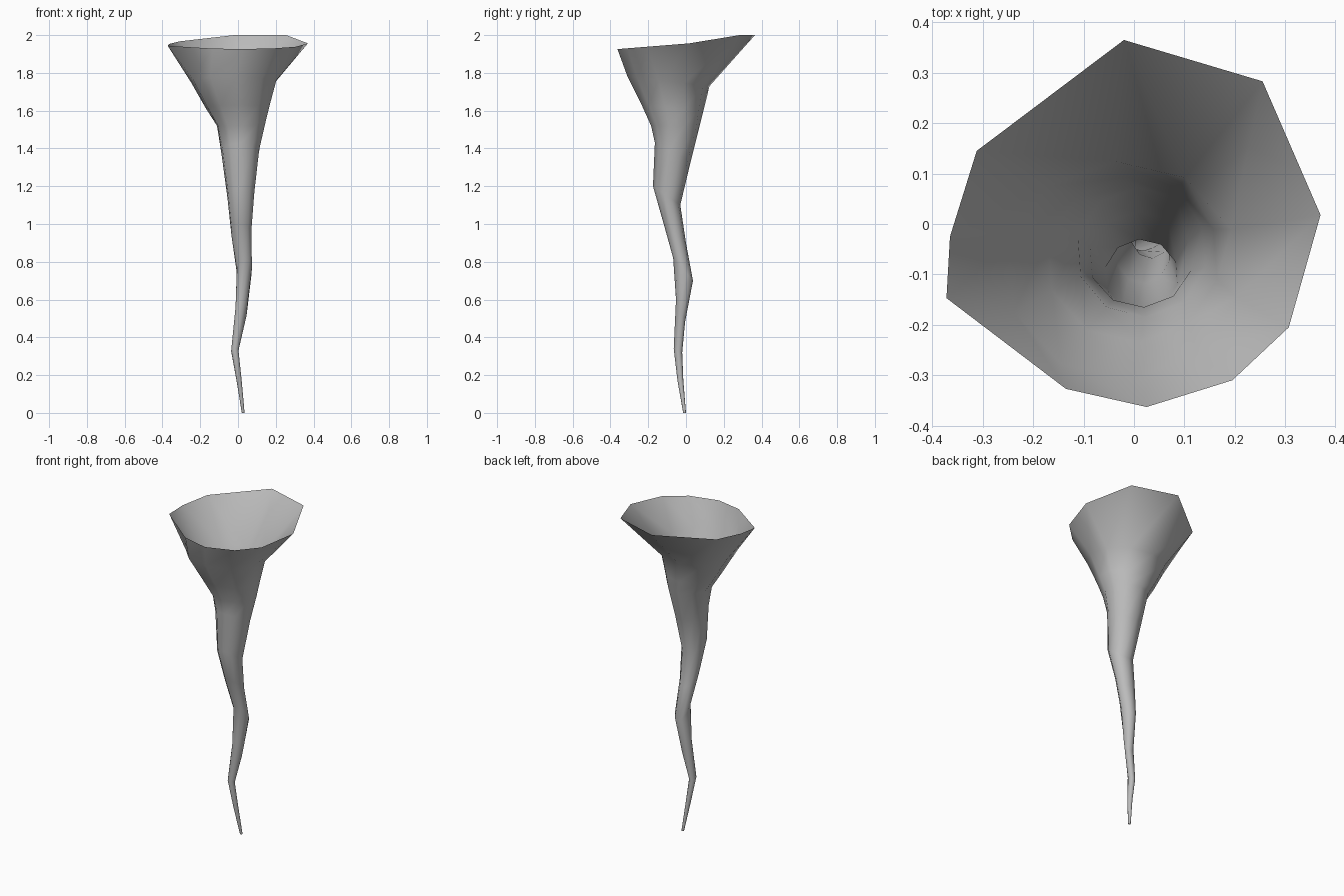
import bpy
import math

SIDES = 10
START = math.radians(94)

cube = bpy.data.objects.get("Cube")
if cube:
    bpy.data.objects.remove(cube, do_unlink=True)

# One plain grey for the whole funnel
grey = bpy.data.materials.new("storm grey")
grey.use_nodes = True
colour = (0.5, 0.5, 0.5, 1)
grey.diffuse_color = colour
grey.node_tree.nodes["Principled BSDF"].inputs["Base Color"].default_value = colour

# Cross-sections: front height, back height, x range, y range
sections = [
    (0, 0, .02, .035, -.015, 0),
    (.17, .17, -.008, .02, -.045, -.014),
    (.34, .32, -.037, .003, -.065, -.02),
    (.6, .48, -.015, .048, -.053, -.005),
    (.82, .7, -.008, .075, -.068, .037),
    (1, .9, -.036, .072, -.118, 0),
    (1.2, 1.1, -.058, .088, -.175, -.03),
    (1.43, 1.33, -.09, .115, -.165, .025),
    (1.52, 1.52, -.115, .145, -.185, .073),
    (1.63, 1.6, -.175, .17, -.235, .093),
    (1.78, 1.73, -.255, .21, -.31, .125),
]

# Ragged mouth outline, clockwise from the back
mouth = [(-.02, .365), (.255, .283), (.37, .018), (.307, -.205), (.195, -.31),
         (.025, -.363), (-.135, -.327), (-.372, -.147), (-.365, -.025), (-.312, .145)]


def ring(front_z, back_z, x_min, x_max, y_min, y_max):
    """Tilted elliptical ring that fits the given ranges."""
    points = []
    for i in range(SIDES):
        angle = START - math.tau * i / SIDES
        across, along = math.cos(angle), math.sin(angle)
        x = (x_min + x_max) / 2 + across * (x_max - x_min) / 2
        y = (y_min + y_max) / 2 + along * (y_max - y_min) / 2
        z = (front_z + back_z) / 2 + along * (back_z - front_z) / 2
        points.append((x, y, z))
    return points


def mouth_height(y):
    """The lip slopes gently upward and peaks at the back."""
    return 2 if y > .25 else 1.955 + .08 * y


# Loft the rings into one open, twisting funnel
rings = [ring(*section) for section in sections]
rings.append([(x, y, mouth_height(y)) for x, y in mouth])
verts = [point for loop in rings for point in loop]
faces = []
for level in range(len(rings) - 1):
    for i in range(SIDES):
        j = (i + 1) % SIDES
        low, high = level * SIDES, (level + 1) * SIDES
        faces.append((low + j, low + i, high + i, high + j))

mesh = bpy.data.meshes.new("funnel")
mesh.from_pydata(verts, [], faces)
mesh.materials.append(grey)
mesh.shade_smooth()
funnel = bpy.data.objects.new("funnel", mesh)
bpy.context.collection.objects.link(funnel)
